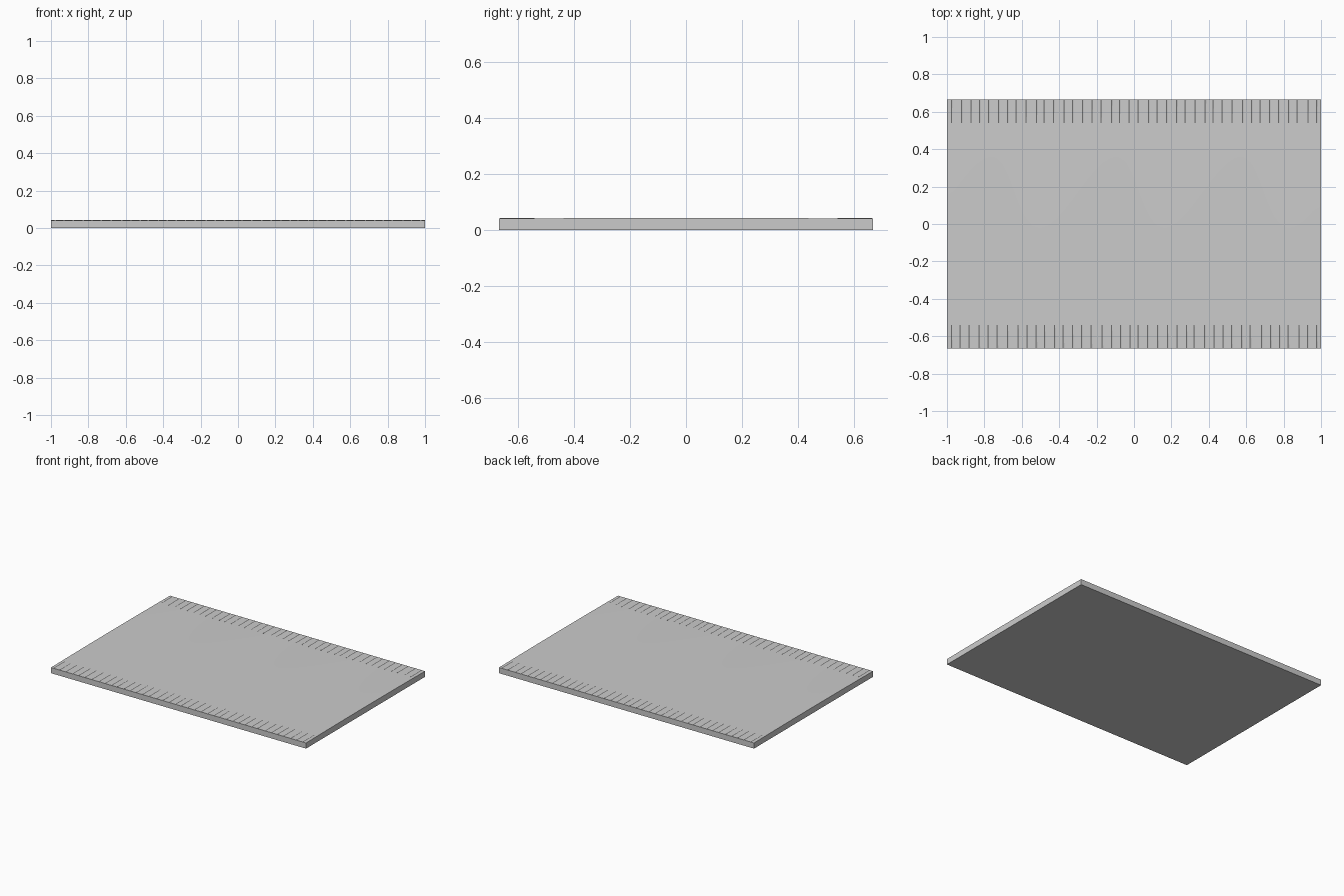
import bpy, bmesh, math, random

if "Cube" in bpy.data.objects:
    bpy.data.objects.remove(bpy.data.objects["Cube"])

random.seed(4)
W, D = 2.0, 1.333


def surface(x, y):
    # gentle crown with a faint ripple along the length
    c = math.cos(math.pi * y / D)
    return 0.040 + 0.0022 * c - 0.0007 * c * math.cos(3 * math.pi * x)


def finish(bm, name):
    me = bpy.data.meshes.new(name)
    bmesh.ops.recalc_face_normals(bm, faces=bm.faces)
    bm.to_mesh(me)
    bm.free()
    ob = bpy.data.objects.new(name, me)
    bpy.context.collection.objects.link(ob)
    return ob


# Rug body: gridded top with the rim dropped to a flat underside
bm = bmesh.new()
bmesh.ops.create_grid(bm, x_segments=48, y_segments=32, size=1)
for v in bm.verts:
    v.co.y *= D / 2
    v.co.z = surface(v.co.x, v.co.y)
rim = [e for e in bm.edges if e.is_boundary]
ret = bmesh.ops.extrude_edge_only(bm, edges=rim)["geom"]
for v in ret:
    if isinstance(v, bmesh.types.BMVert):
        v.co.z = 0
bottom = [e for e in bm.edges if e.is_boundary]
bmesh.ops.contextual_create(bm, geom=bottom)
rug = finish(bm, "rug_body")
bpy.context.view_layer.objects.active = rug
rug.select_set(True)
bpy.ops.object.shade_smooth_by_angle()


# Fringe: slim round strands half sunk into each short-grain end
def fringe(name, side, count=40, r=0.010, length=0.122):
    bm = bmesh.new()
    for i in range(count):
        x = -0.977 + 1.954 * i / (count - 1)
        if 0 < i < count - 1:
            x += random.uniform(-0.006, 0.006)
        ends = []
        for y in (side * (D / 2 - 0.004), side * (D / 2 - 0.004 - length)):
            ends.append([bm.verts.new((x + r * math.cos(a * math.pi / 4),
                                       y,
                                       0.0325 + r * math.sin(a * math.pi / 4)))
                         for a in range(8)])
        p, q = ends
        bm.faces.new(p)
        bm.faces.new(q[::-1])
        for a in range(8):
            b = (a + 1) % 8
            bm.faces.new((p[a], q[a], q[b], p[b]))
    return finish(bm, name)


fringe("front_fringe", -1)
fringe("back_fringe", 1)
